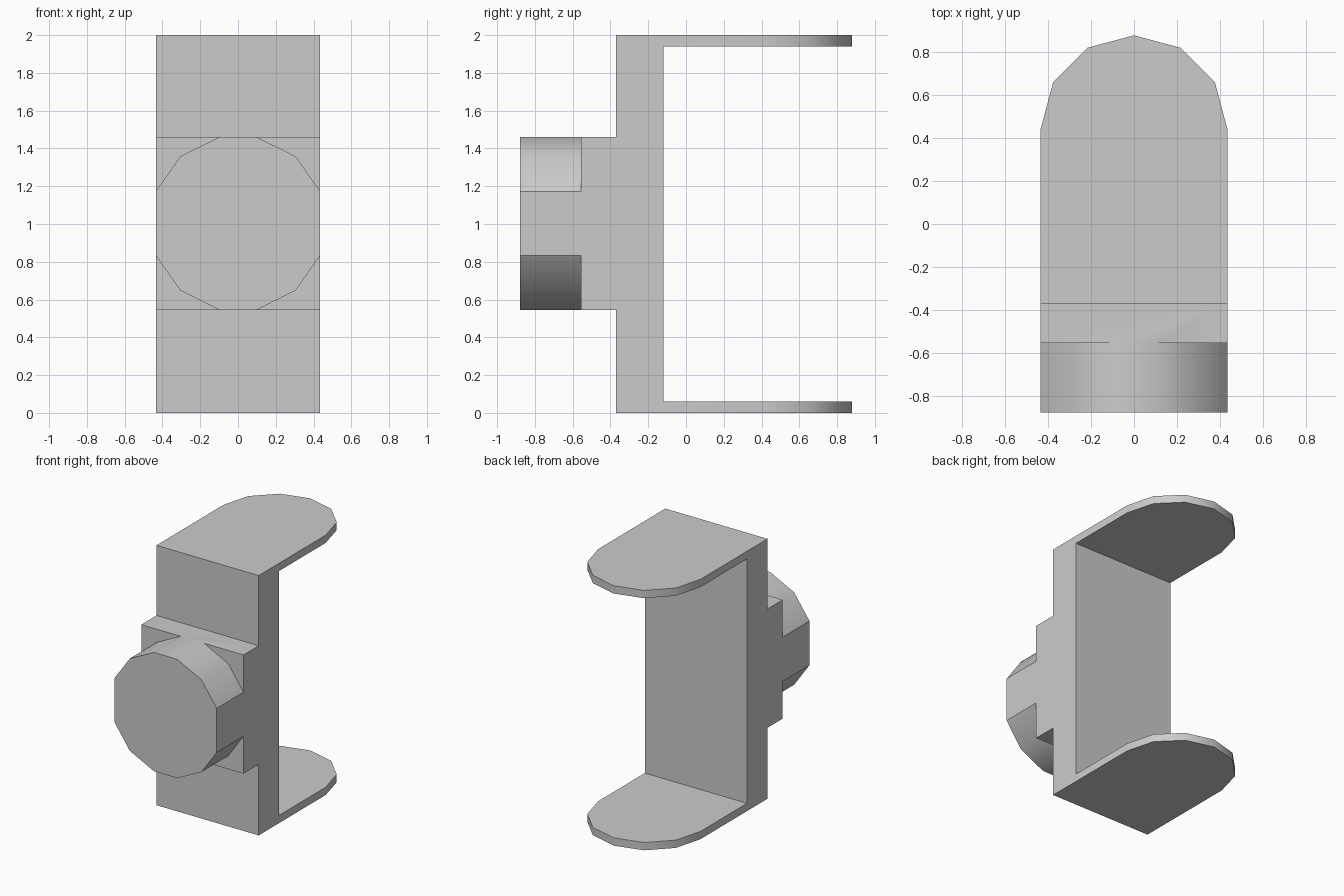
import bpy, bmesh
from math import sin, cos, pi
from mathutils import Vector

cube = bpy.data.objects.get("Cube")
if cube:
    bpy.data.objects.remove(cube, do_unlink=True)

grey = bpy.data.materials.new("light grey")
grey.use_nodes = True
grey.diffuse_color = (0.6, 0.6, 0.6, 1)
grey.node_tree.nodes["Principled BSDF"].inputs["Base Color"].default_value = grey.diffuse_color


def prism(name, points, sweep):
    """Closed outline swept along a vector."""
    bm = bmesh.new()
    face = bm.faces.new([bm.verts.new(p) for p in points])
    out = bmesh.ops.extrude_face_region(bm, geom=[face])
    verts = [v for v in out["geom"] if isinstance(v, bmesh.types.BMVert)]
    bmesh.ops.translate(bm, verts=verts, vec=Vector(sweep))
    bmesh.ops.recalc_face_normals(bm, faces=bm.faces)
    mesh = bpy.data.meshes.new(name)
    bm.to_mesh(mesh)
    bm.free()
    mesh.materials.append(grey)
    obj = bpy.data.objects.new(name, mesh)
    bpy.context.collection.objects.link(obj)
    return obj


def combine(target, tool, operation):
    """Apply a boolean and discard the tool."""
    mod = target.modifiers.new("combine", "BOOLEAN")
    mod.operation, mod.object, mod.solver = operation, tool, "EXACT"
    bpy.context.view_layer.objects.active = target
    bpy.ops.object.modifier_apply(modifier=mod.name)
    bpy.data.objects.remove(tool, do_unlink=True)


W, MID, STEP = 0.435, 1.003, 0.457      # half width, knob height, half step height
WALL, INNER, FACE, END = -0.37, -0.12, -0.555, 0.88

# Bracket: side profile with wall, front step and two plates
side = [(END, 0), (END, 0.06), (INNER, 0.06), (INNER, 1.94), (END, 1.94), (END, 2),
        (WALL, 2), (WALL, MID + STEP), (FACE, MID + STEP),
        (FACE, MID - STEP), (WALL, MID - STEP), (WALL, 0)]
bracket = prism("bracket", [(-1, y, z) for y, z in side], (2, 0, 0))

# Trim the plates to rounded ends
arc = [(W * cos(i * pi / 6), END - W + W * sin(i * pi / 6)) for i in range(7)]
outline = [(W, -1)] + arc + [(-W, -1)]
combine(bracket, prism("trim", [(x, y, -0.5) for x, y in outline], (0, 0, 3)), "INTERSECT")

# Faceted knob on the front step
quarter = [(W, 0.17), (0.305, 0.355), (0.10, STEP)]
upper = quarter + [(-x, z) for x, z in reversed(quarter)]
ring = upper + [(-x, -z) for x, z in upper]
knob = prism("knob", [(x, -0.88, MID + z) for x, z in ring], (0, FACE + 0.88, 0))
combine(bracket, knob, "UNION")

# Merge coplanar faces and soften the shallow facets
bm = bmesh.new()
bm.from_mesh(bracket.data)
bmesh.ops.remove_doubles(bm, verts=bm.verts, dist=0.0005)
bmesh.ops.dissolve_limit(bm, angle_limit=0.01, verts=bm.verts, edges=bm.edges)
bm.to_mesh(bracket.data)
bm.free()
bpy.ops.object.select_all(action="DESELECT")
bracket.select_set(True)
bpy.context.view_layer.objects.active = bracket
bpy.ops.object.shade_smooth_by_angle(angle=0.56)
